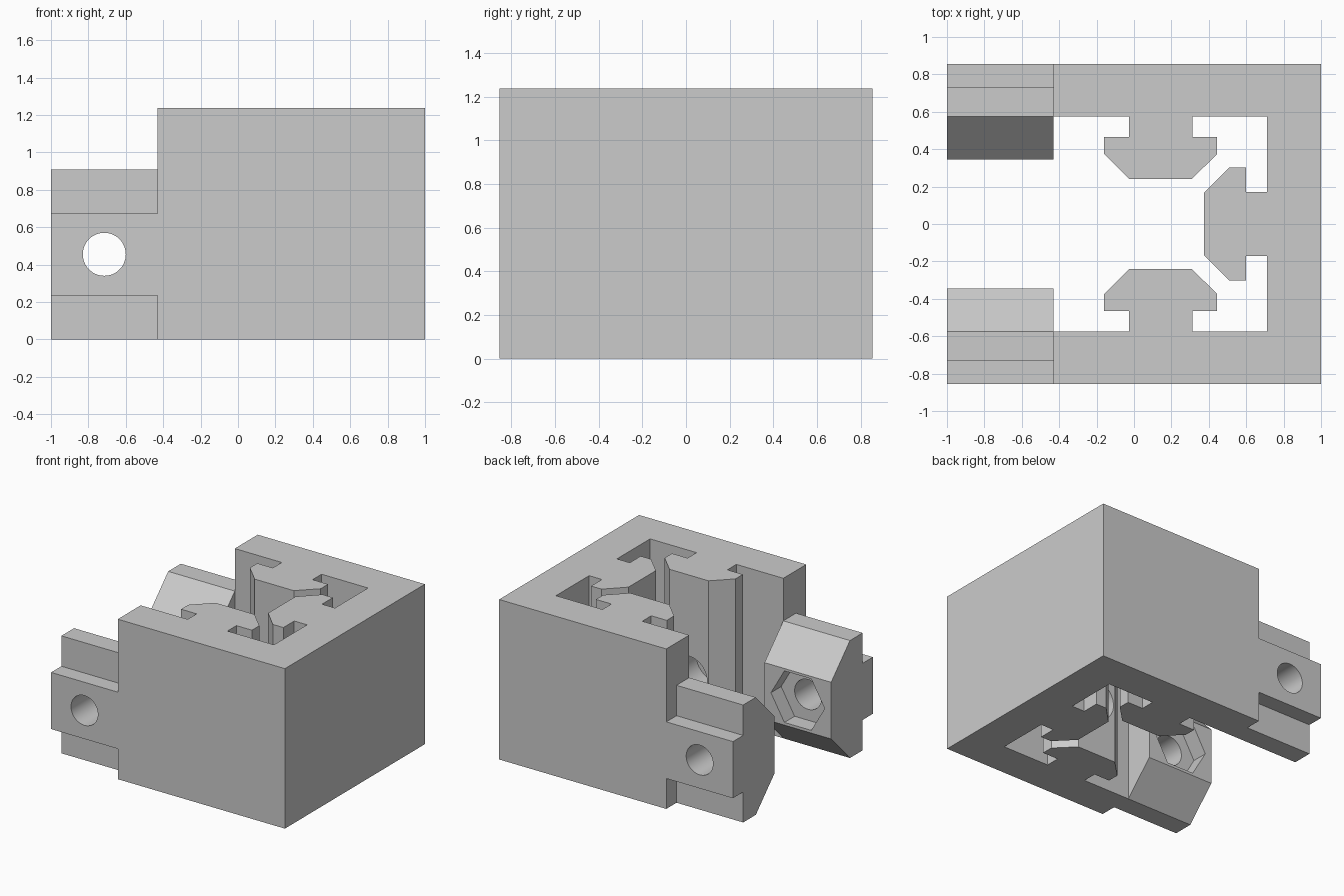
import bpy, bmesh, math
from mathutils import Matrix, Vector

if "Cube" in bpy.data.objects:
    bpy.data.objects.remove(bpy.data.objects["Cube"])

grey = bpy.data.materials.new("plain grey")
grey.diffuse_color = (0.6, 0.6, 0.6, 1)
grey.use_nodes = True
grey.node_tree.nodes["Principled BSDF"].inputs["Base Color"].default_value = grey.diffuse_color


def prism(name, points, direction):
    """Extrude a closed 3D outline along a direction."""
    bm = bmesh.new()
    face = bm.faces.new([bm.verts.new(p) for p in points])
    top = bmesh.ops.extrude_face_region(bm, geom=[face])
    verts = [v for v in top["geom"] if isinstance(v, bmesh.types.BMVert)]
    bmesh.ops.translate(bm, verts=verts, vec=Vector(direction))
    bmesh.ops.recalc_face_normals(bm, faces=bm.faces)
    mesh = bpy.data.meshes.new(name)
    bm.to_mesh(mesh)
    bm.free()
    obj = bpy.data.objects.new(name, mesh)
    bpy.context.collection.objects.link(obj)
    mesh.materials.append(grey)
    return obj


def rod(centre, axis, start, end, radius, sides):
    """Cutter rod along the x or y axis; a six-sided rod has a corner on x."""
    pts = []
    for i in range(sides):
        a = 2 * math.pi * i / sides
        u, w = radius * math.cos(a), radius * math.sin(a)
        if axis == "y":
            pts.append((centre[0] + u, start, centre[1] + w))
        else:
            pts.append((start, centre[0] + u, centre[1] + w))
    d = end - start
    return prism("cutter", pts, (0, d, 0) if axis == "y" else (d, 0, 0))


def cut(obj, cutter):
    mod = obj.modifiers.new("cut", "BOOLEAN")
    mod.operation = "DIFFERENCE"
    mod.solver = "EXACT"
    mod.object = cutter
    bpy.context.view_layer.objects.active = obj
    bpy.ops.object.modifier_apply(modifier=mod.name)
    bpy.data.objects.remove(cutter, do_unlink=True)


def smooth(obj):
    bpy.ops.object.select_all(action="DESELECT")
    obj.select_set(True)
    bpy.context.view_layer.objects.active = obj
    bpy.ops.object.shade_smooth_by_angle(angle=math.radians(25))


# Half outline of a T-shaped rail: (offset along wall, distance from wall)
tee = [(-0.17, 0), (-0.17, 0.11), (-0.303, 0.11), (-0.303, 0.2), (-0.167, 0.335)]
tee += [(-a, d) for a, d in reversed(tee)]

H, W, Y, X, MID = 1.237, 0.855, 0.575, 0.71, 0.142

# Body: U-shaped block with one T rail on each inner wall
outline = [(-0.43, -W), (1, -W), (1, W), (-0.43, W), (-0.43, Y)]
outline += [(MID + a, Y - d) for a, d in tee]
outline += [(X, Y)]
outline += [(X - d, -a) for a, d in tee]
outline += [(X, -Y)]
outline += [(MID - a, -Y + d) for a, d in tee]
outline += [(-0.43, -Y)]
body = prism("body", [(x, y, 0) for x, y in outline], (0, 0, H))

# Blind round sockets in the rail faces
ZC = 0.455
for s in (-1, 1):
    cut(body, rod((MID, ZC), "y", s * 0.1, s * 0.55, 0.155, 48))
cut(body, rod((0, ZC), "x", 0.25, 0.685, 0.155, 48))
smooth(body)

# Clamp arms: T section extruded along x, with bolt hole and hexagonal nut pocket
section = [(0.855, 0.235), (0.73, 0.235), (0.73, 0), (0.575, 0), (0.345, 0.235)]
section += [(y, 0.908 - z) for y, z in reversed(section)]
for s, name in ((-1, "front_arm"), (1, "back_arm")):
    arm = prism(name, [(-1, s * y, z) for y, z in section], (0.57, 0, 0))
    cut(arm, rod((-0.715, ZC), "y", s * 0.2, s * 1.0, 0.115, 48))
    cut(arm, rod((-0.715, ZC), "y", s * 0.2, s * 0.47, 0.23, 6))
    smooth(arm)
